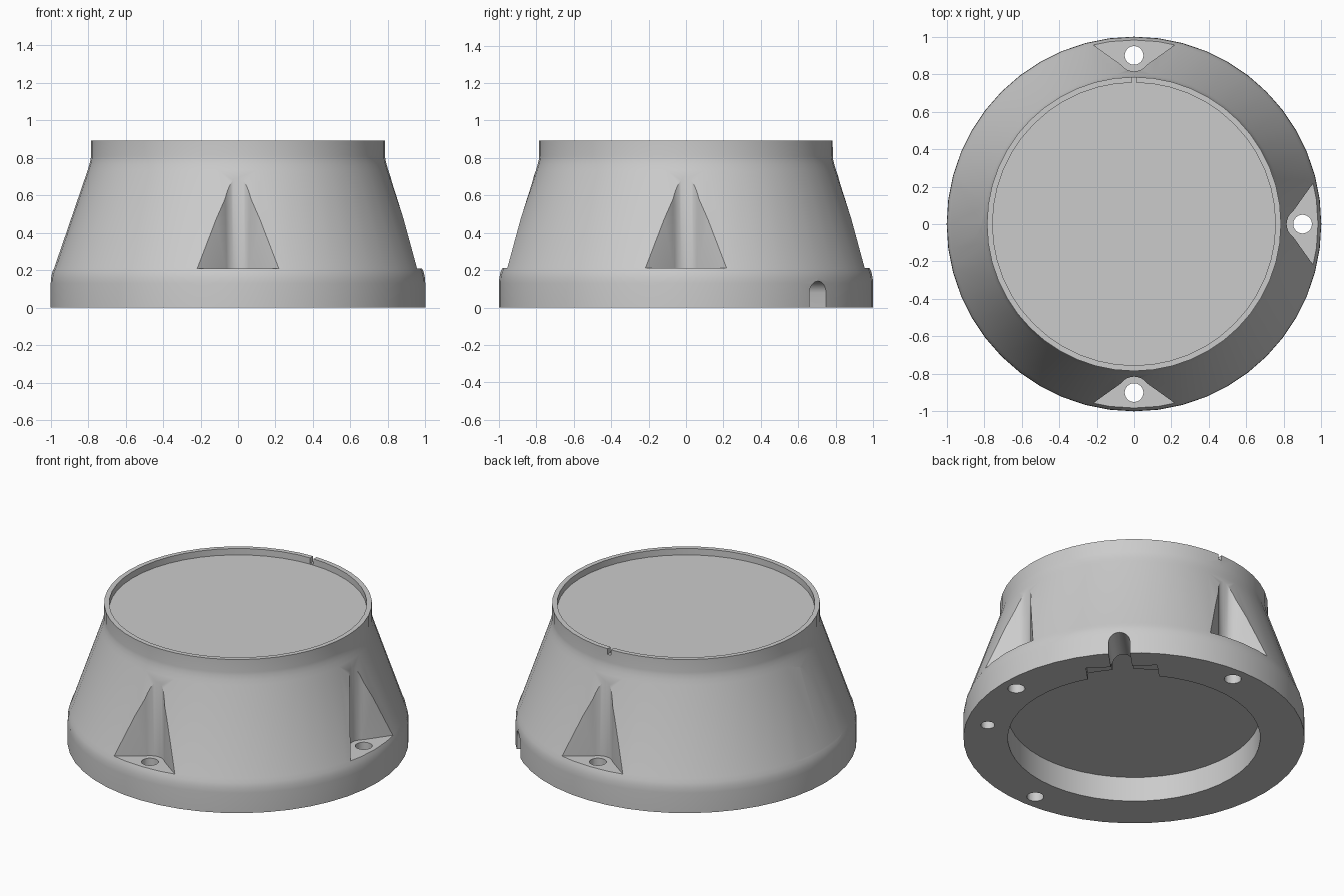
import bpy, bmesh
from math import cos, sin, pi, radians
from mathutils import Matrix, Vector

SEGMENTS = 48
HOLE_SIDES = 24

if "Cube" in bpy.data.objects:
    bpy.data.objects.remove(bpy.data.objects["Cube"], do_unlink=True)

grey = bpy.data.materials.new("light_grey")
grey.use_nodes = True
grey.diffuse_color = (0.6, 0.6, 0.6, 1)
grey.node_tree.nodes["Principled BSDF"].inputs["Base Color"].default_value = (0.6, 0.6, 0.6, 1)


def make_object(name, bm):
    bmesh.ops.recalc_face_normals(bm, faces=bm.faces)
    mesh = bpy.data.meshes.new(name)
    bm.to_mesh(mesh)
    bm.free()
    mesh.materials.append(grey)
    obj = bpy.data.objects.new(name, mesh)
    bpy.context.collection.objects.link(obj)
    return obj


def lathe(name, profile):
    """Closed solid of revolution from (radius, z) points, capped at both ends."""
    bm = bmesh.new()
    rings = [[bm.verts.new((r * cos(2 * pi * i / SEGMENTS), r * sin(2 * pi * i / SEGMENTS), z))
              for i in range(SEGMENTS)] for r, z in profile]
    for low, high in zip(rings, rings[1:]):
        for i in range(SEGMENTS):
            j = (i + 1) % SEGMENTS
            bm.faces.new((low[i], low[j], high[j], high[i]))
    bm.faces.new(rings[0])
    bm.faces.new(rings[-1])
    return make_object(name, bm)


def prism(name, outline, start, depth, matrix):
    """Extrude an outline along its local z, then place it."""
    bm = bmesh.new()
    face = bm.faces.new([bm.verts.new((x, y, start)) for x, y in outline])
    new = bmesh.ops.extrude_face_region(bm, geom=[face])["geom"]
    bmesh.ops.translate(bm, vec=(0, 0, depth),
                        verts=[v for v in new if isinstance(v, bmesh.types.BMVert)])
    bm.transform(matrix)
    return make_object(name, bm)


def turn(degrees):
    return Matrix.Rotation(radians(degrees), 4, "Z")


def circle(x, y, r, sides=HOLE_SIDES):
    return [(x + r * cos(2 * pi * i / sides), y + r * sin(2 * pi * i / sides)) for i in range(sides)]


def box(x0, x1, y0, y1):
    return [(x0, y0), (x1, y0), (x1, y1), (x0, y1)]


# Flared housing with recessed underside and shallow dished top
housing = lathe("housing", [
    (0.74, 0.16), (0.74, 0), (1, 0), (1, 0.13), (0.998, 0.16), (0.991, 0.19),
    (0.98, 0.215), (0.802, 0.735), (0.793, 0.765), (0.787, 0.79), (0.785, 0.81),
    (0.785, 0.893), (0.755, 0.893), (0.755, 0.852)])

cutters = []

# Four V-shaped pockets with rounded tips, each with a through hole in its floor
tip = [(0.9 - 0.085 * cos(a), 0.085 * sin(a)) for a in [radians(-54 + 9 * k) for k in range(13)]]
pocket = [(1.05, -0.35)] + tip + [(1.05, 0.35)]
for k in range(4):
    cutters.append(prism("pocket_cutter", pocket, 0.21, 0.6, turn(90 * k)))
    cutters.append(prism("bolt_hole_cutter", circle(0.9, 0, 0.05), -0.1, 0.4, turn(90 * k)))

# Two blind holes in the underside
for angle in (-30, 120):
    cutters.append(prism("blind_hole_cutter", circle(0.87, 0, 0.041), -0.1, 0.2, turn(angle)))

# Arched cable channel, running outward along the diagonal
arch = [(0.063 * cos(pi * i / 12), 0.078 + 0.063 * sin(pi * i / 12)) for i in range(13)]
arch = [(0.063, -0.1)] + arch + [(-0.063, -0.1)]
# local x = tangent, local y = up, local z = radial
radial = Matrix((Vector((0, 0, 1, 0)), Vector((1, 0, 0, 0)), Vector((0, 1, 0, 0)), Vector((0, 0, 0, 1))))
cutters.append(prism("cable_channel_cutter", arch, 0.68, 0.4, turn(45) @ radial))

# Clamp seat beside the channel, with two small screw holes
cutters.append(prism("clamp_seat_cutter", box(0.68, 0.84, -0.21, 0.21), -0.1, 0.14, turn(45)))
for side in (-1, 1):
    cutters.append(prism("clamp_screw_cutter", circle(0.79, side * 0.16, 0.015, 12),
                         -0.1, 0.22, turn(45)))

# Small locating slot in the back of the rim
cutters.append(prism("rim_slot_cutter", box(0.74, 0.82, -0.012, 0.012), 0.858, 0.1, turn(90)))

# Cut everything, then keep only the finished housing
bpy.context.view_layer.objects.active = housing
for cutter in cutters:
    cutter.hide_render = True
    mod = housing.modifiers.new(cutter.name, "BOOLEAN")
    mod.operation = "DIFFERENCE"
    mod.solver = "EXACT"
    mod.object = cutter
    bpy.ops.object.modifier_apply(modifier=mod.name)
for cutter in cutters:
    bpy.data.objects.remove(cutter, do_unlink=True)

bpy.ops.object.select_all(action="DESELECT")
housing.select_set(True)
bpy.ops.object.shade_smooth_by_angle(angle=radians(28))
